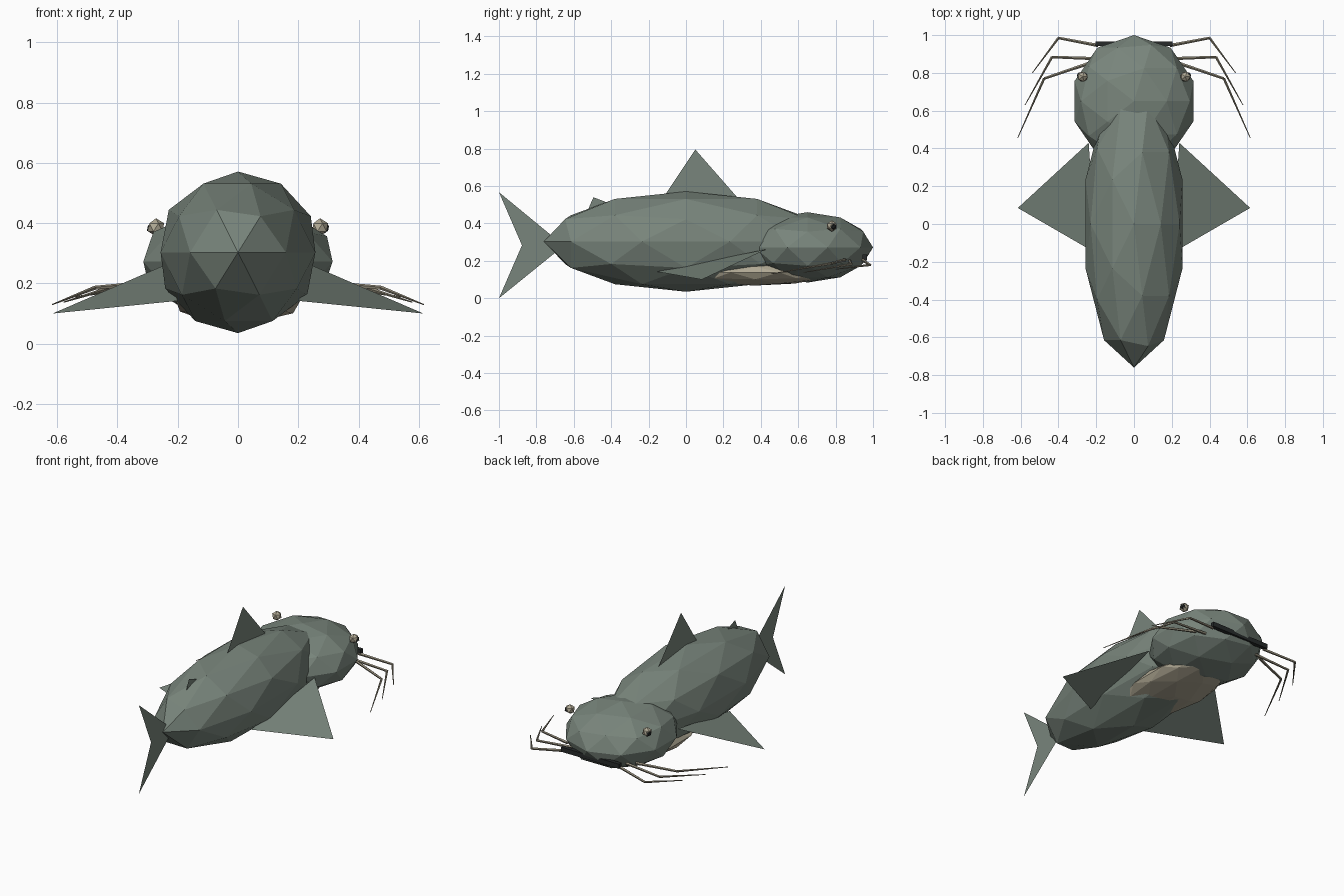
import bpy
import bmesh
from mathutils import Vector, Matrix

if "Cube" in bpy.data.objects:
    bpy.data.objects.remove(bpy.data.objects["Cube"])


def material(name, rgb):
    m = bpy.data.materials.new(name)
    m.diffuse_color = (*rgb, 1)
    m.use_nodes = True
    m.node_tree.nodes["Principled BSDF"].inputs["Base Color"].default_value = m.diffuse_color
    return m


SKIN = material("skin_green", (0.19, 0.235, 0.20))
CREAM = material("belly_cream", (0.44, 0.40, 0.30))
WHISKER = material("barbel_olive", (0.30, 0.27, 0.20))
DARK = material("dark", (0.02, 0.023, 0.023))


def finish(name, bm, mat):
    me = bpy.data.meshes.new(name)
    bm.to_mesh(me)
    bm.free()
    me.materials.append(mat)
    ob = bpy.data.objects.new(name, me)
    bpy.context.collection.objects.link(ob)
    return ob


def blob(name, loc, radii, mat, sub=2):
    bm = bmesh.new()
    m = Matrix.Translation(loc) @ Matrix.Diagonal((*radii, 1))
    bmesh.ops.create_icosphere(bm, subdivisions=sub, radius=1, matrix=m)
    return finish(name, bm, mat)


def sheet(name, pts, mat=SKIN):
    bm = bmesh.new()
    bm.faces.new([bm.verts.new(p) for p in pts])
    return finish(name, bm, mat)


def barbel(name, pts, radii, mat=WHISKER):
    bm = bmesh.new()
    for a, b, r1, r2 in zip(pts, pts[1:], radii, radii[1:]):
        a, b = Vector(a), Vector(b)
        d = b - a
        m = Matrix.Translation((a + b) / 2) @ d.to_track_quat('Z', 'Y').to_matrix().to_4x4()
        bmesh.ops.create_cone(bm, cap_ends=True, segments=5, radius1=r1,
                              radius2=r2, depth=d.length, matrix=m)
    return finish(name, bm, mat)


# Body, head and pale belly
blob("body", (0, 0, 0.303), (0.27, 0.76, 0.268), SKIN)
blob("head", (0, 0.65, 0.272), (0.33, 0.35, 0.188), SKIN)
blob("belly", (0, 0.37, 0.138), (0.215, 0.42, 0.07), CREAM)

# Wide mouth bar
bm = bmesh.new()
bmesh.ops.create_cube(bm, size=1, matrix=Matrix.Translation((0, 0.955, 0.218))
                      @ Matrix.Diagonal((0.41, 0.025, 0.03, 1)))
finish("mouth", bm, DARK)

# Flat fins on the centre line
sheet("dorsal_fin", [(0, -0.12, 0.54), (0, 0.30, 0.51), (0, 0.05, 0.795)])
sheet("rear_dorsal_fin", [(0, -0.53, 0.46), (0, -0.39, 0.50), (0, -0.495, 0.54)])
sheet("tail_fin_upper", [(0, -0.70, 0.32), (0, -1.0, 0.567),
                         (0, -0.877, 0.283), (0, -0.70, 0.283)])
sheet("tail_fin_lower", [(0, -0.70, 0.283), (0, -0.877, 0.283),
                         (0, -1.0, 0.0), (0, -0.70, 0.243)])

# Barbel paths for one side: root, bend, tip
PATHS = [
    [(0.19, 0.945, 0.205), (0.40, 0.985, 0.178), (0.538, 0.80, 0.155)],
    [(0.19, 0.875, 0.20), (0.434, 0.884, 0.182), (0.577, 0.63, 0.138)],
    [(0.24, 0.85, 0.205), (0.476, 0.77, 0.185), (0.616, 0.455, 0.13)],
]

# Paired parts
for side, s in (("left", -1), ("right", 1)):
    sheet(f"pectoral_fin_{side}", [(s * 0.24, 0.43, 0.262), (s * 0.615, 0.085, 0.10),
                                   (s * 0.20, -0.155, 0.142)])
    blob(f"eye_{side}", (s * 0.272, 0.78, 0.386), (0.03, 0.03, 0.03), CREAM, 1)
    blob(f"pupil_{side}", (s * 0.286, 0.787, 0.383), (0.018, 0.018, 0.018), DARK, 1)
    for i, path in enumerate(PATHS):
        barbel(f"barbel_{side}_{i + 1}", [(s * x, y, z) for x, y, z in path],
               (0.009, 0.007, 0.002))
